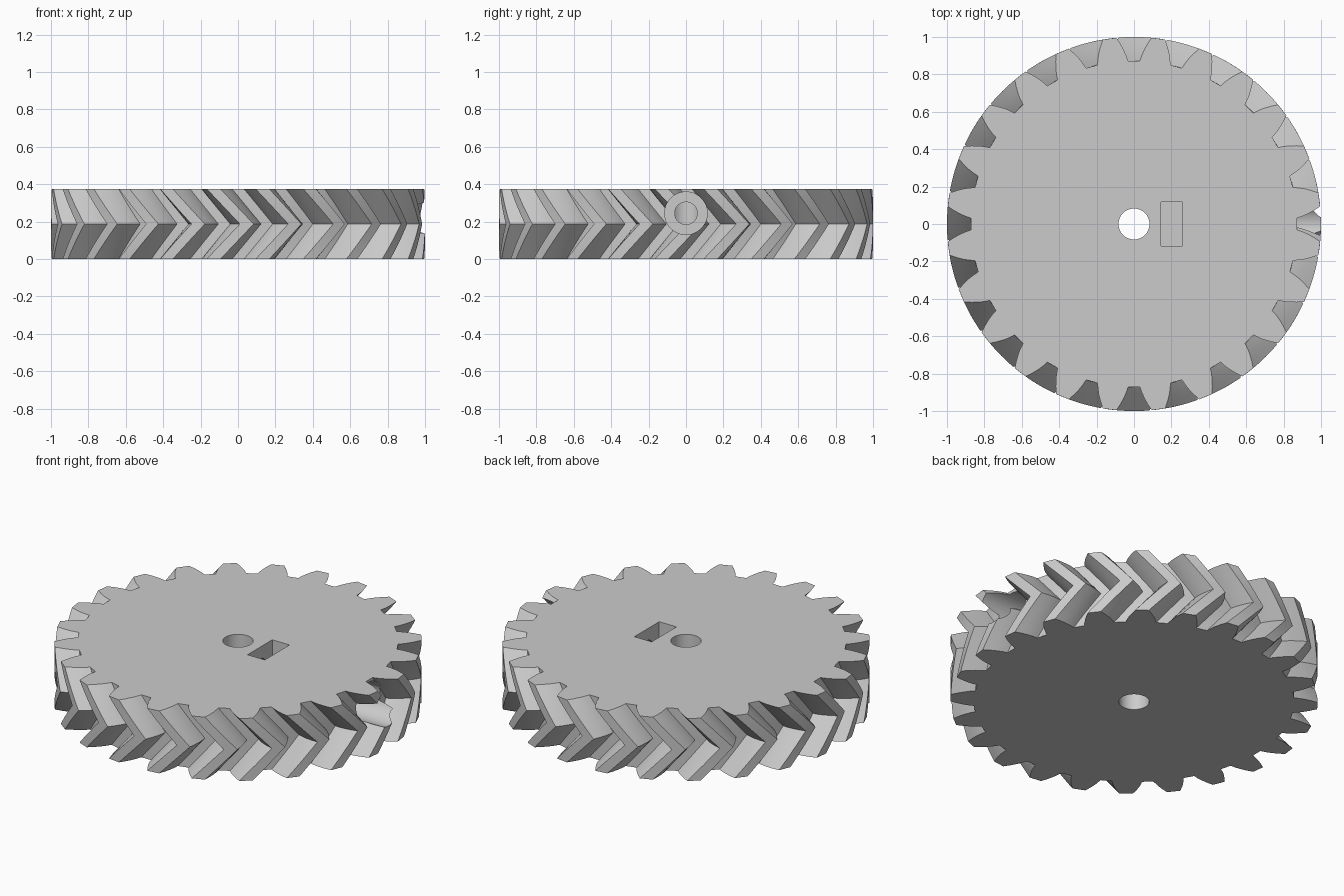
import bpy, bmesh
from math import radians, sin, cos, pi

cube = bpy.data.objects.get("Cube")
if cube:
    bpy.data.objects.remove(cube, do_unlink=True)

TEETH, HEIGHT, TWIST, STEPS = 24, 0.375, 10.2, 6

grey = bpy.data.materials.new("plain_grey")
grey.use_nodes = True
grey.diffuse_color = (0.6, 0.6, 0.6, 1)
grey.node_tree.nodes["Principled BSDF"].inputs["Base Color"].default_value = (0.6, 0.6, 0.6, 1)

# Half of one tooth: radius and half angle in degrees, root to tip
FLANK = [(0.872, 5.4), (0.90, 4.9), (0.93, 4.2), (0.965, 3.2), (1.0, 2.1)]


def gear_outline():
    points = []
    for i in range(TEETH):
        middle = (i + 0.5) * 360 / TEETH
        points += [(r, middle - a) for r, a in FLANK]
        points += [(r, middle + a) for r, a in reversed(FLANK)]
    return points


# Herringbone body: the outline turns forward to mid height, then back
bm = bmesh.new()
outline = gear_outline()
rings = []
for k in range(2 * STEPS + 1):
    turn = TWIST * (1 - abs(k / STEPS - 1))
    z = HEIGHT * k / (2 * STEPS)
    rings.append([bm.verts.new((r * cos(radians(a + turn)), r * sin(radians(a + turn)), z))
                  for r, a in outline])
count = len(outline)
for low, high in zip(rings, rings[1:]):
    for i in range(count):
        j = (i + 1) % count
        bm.faces.new((low[i], low[j], high[j], high[i]))
bm.faces.new(list(reversed(rings[0])))
bm.faces.new(rings[-1])
mesh = bpy.data.meshes.new("herringbone_gear")
bm.to_mesh(mesh)
bm.free()
mesh.materials.append(grey)
gear = bpy.data.objects.new("herringbone_gear", mesh)
bpy.context.collection.objects.link(gear)


def cut(cutter, name):
    cutter.name = name
    cutter.data.materials.append(grey)
    cutter.hide_render = True
    cutter.hide_viewport = True
    mod = gear.modifiers.new(name, "BOOLEAN")
    mod.operation = "DIFFERENCE"
    mod.solver = "EXACT"
    mod.object = cutter


def round_cutter(name, radius, start, end, z=None):
    # Vertical when z is None, otherwise lying along x at height z
    place = ((0, 0, (start + end) / 2) if z is None else ((start + end) / 2, 0, z))
    bpy.ops.mesh.primitive_cylinder_add(vertices=48, radius=radius, depth=end - start, location=place,
                                        rotation=(0, 0 if z is None else pi / 2, 0))
    cut(bpy.context.object, name)


# Shaft bore, grub screw hole with wide access bore, and nut slot
round_cutter("shaft_bore_cutter", 0.083, -0.2, 0.6)
round_cutter("screw_hole_cutter", 0.06, 0.0, 0.9, 0.245)
round_cutter("screw_access_cutter", 0.114, 0.6, 1.2, 0.245)
bpy.ops.mesh.primitive_cube_add(size=1, location=(0.203, 0, 0.33))
slot = bpy.context.object
slot.scale = (0.115, 0.235, 0.40)
cut(slot, "nut_slot_cutter")

# Apply the cuts, then smooth the curved flanks and bores
bpy.ops.object.select_all(action="DESELECT")
gear.select_set(True)
bpy.context.view_layer.objects.active = gear
for mod in list(gear.modifiers):
    bpy.data.objects[mod.name].hide_viewport = False
    bpy.ops.object.modifier_apply(modifier=mod.name)
for obj in [o for o in bpy.data.objects if o.name.endswith("_cutter")]:
    bpy.data.objects.remove(obj, do_unlink=True)
bpy.ops.object.shade_smooth_by_angle(angle=radians(25))
